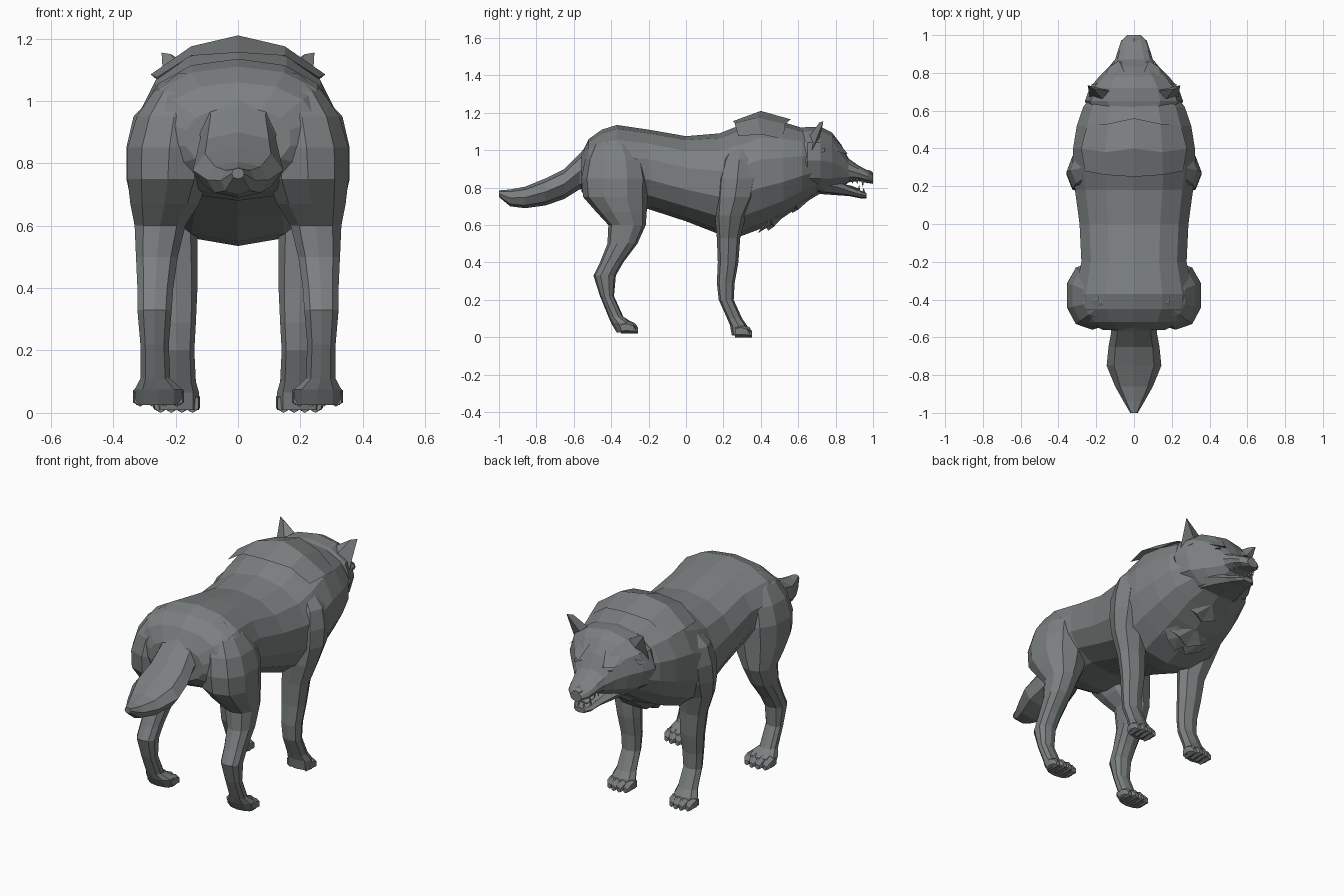
import bpy, random
from math import sin, cos, pi, tau, copysign
from mathutils import Vector

random.seed(4)
fur = bpy.data.materials.new("dark_fur")
fur.diffuse_color = (0.2, 0.215, 0.215, 1)


def mesh(name, verts, faces, mirror=False):
    me = bpy.data.meshes.new(name)
    me.from_pydata([tuple(v) for v in verts], [], faces)
    me.update()
    me.materials.append(fur)
    ob = bpy.data.objects.new(name, me)
    bpy.context.collection.objects.link(ob)
    if mirror:
        ob.modifiers.new("Mirror", 'MIRROR').use_mirror_merge = False
    return ob


def oval(lo_a, hi_a, lo_b, hi_b, n, power):
    ca, cb, ra, rb = (lo_a + hi_a) / 2, (lo_b + hi_b) / 2, (hi_a - lo_a) / 2, (hi_b - lo_b) / 2
    pts = []
    for i in range(n):
        c, s = cos(tau * i / n + pi / 2), sin(tau * i / n + pi / 2)
        pts.append((ca + ra * copysign(abs(c) ** (2 / power), c),
                    cb + rb * copysign(abs(s) ** (2 / power), s)))
    return pts


def loft(name, rings, n, mirror=False):
    """Skin a list of closed rings of n points, with capped ends."""
    verts = [p for r in rings for p in r]
    faces = [(k * n + i, k * n + (i + 1) % n, (k + 1) * n + (i + 1) % n, (k + 1) * n + i)
             for k in range(len(rings) - 1) for i in range(n)]
    faces += [tuple(range(n))[::-1], tuple(range((len(rings) - 1) * n, len(rings) * n))]
    return mesh(name, verts, faces, mirror)


def along_y(name, spec, n, power=2.2):
    # spec: y, half width, low z, high z
    return loft(name, [[(a, y, b) for a, b in oval(-w, w, lo, hi, n, power)]
                       for y, w, lo, hi in spec], n)


def limb(name, spec, n=8):
    # spec: z, low y, high y, low x, high x
    return loft(name, [[(a, b, z) for a, b in oval(x0, x1, y0, y1, n, 2.3)]
                       for z, y0, y1, x0, x1 in spec], n, True)


# torso and neck
torso = [(-0.56, 0.17, 0.78, 0.98), (-0.52, 0.26, 0.74, 1.06), (-0.45, 0.315, 0.70, 1.11),
         (-0.37, 0.32, 0.68, 1.135), (-0.20, 0.285, 0.685, 1.11), (0.0, 0.295, 0.62, 1.075),
         (0.18, 0.32, 0.55, 1.09), (0.28, 0.335, 0.535, 1.13), (0.40, 0.33, 0.58, 1.17),
         (0.52, 0.31, 0.64, 1.15), (0.62, 0.275, 0.71, 1.12), (0.72, 0.2, 0.77, 1.1)]
along_y("torso", torso, 14)

# tail
along_y("tail", [(-0.42, 0.14, 0.82, 1.10), (-0.50, 0.14, 0.80, 1.06), (-0.57, 0.12, 0.79, 0.98),
                 (-0.65, 0.135, 0.74, 0.90), (-0.75, 0.145, 0.705, 0.85), (-0.86, 0.10, 0.69, 0.805),
                 (-0.94, 0.055, 0.70, 0.79), (-1.0, 0.02, 0.75, 0.785)], 8)

# legs
limb("hind_leg", [(1.09, -0.43, -0.33, 0.09, 0.19), (1.03, -0.50, -0.27, 0.08, 0.275),
                  (0.95, -0.54, -0.22, 0.08, 0.33), (0.85, -0.56, -0.20, 0.08, 0.36),
                  (0.75, -0.55, -0.205, 0.09, 0.36), (0.67, -0.48, -0.21, 0.12, 0.35),
                  (0.60, -0.415, -0.215, 0.165, 0.335), (0.50, -0.42, -0.26, 0.19, 0.33),
                  (0.40, -0.46, -0.335, 0.205, 0.325), (0.33, -0.495, -0.375, 0.21, 0.325),
                  (0.22, -0.46, -0.385, 0.22, 0.315), (0.11, -0.415, -0.335, 0.215, 0.315),
                  (0.075, -0.40, -0.28, 0.175, 0.335), (0.025, -0.37, -0.27, 0.18, 0.33)], 10)
limb("front_leg", [(1.03, 0.24, 0.36, 0.12, 0.26), (0.95, 0.19, 0.38, 0.11, 0.335),
                   (0.85, 0.16, 0.39, 0.11, 0.358), (0.75, 0.155, 0.37, 0.12, 0.358),
                   (0.65, 0.155, 0.32, 0.13, 0.335),
                   (0.53, 0.165, 0.29, 0.13, 0.29), (0.40, 0.17, 0.28, 0.13, 0.27),
                   (0.29, 0.165, 0.26, 0.135, 0.255), (0.20, 0.175, 0.255, 0.14, 0.25),
                   (0.10, 0.22, 0.30, 0.135, 0.255), (0.065, 0.235, 0.325, 0.125, 0.268),
                   (0.01, 0.245, 0.33, 0.125, 0.268)])


# paws: four toes each
def toes(name, cx, y, z, spread):
    for k in range(4):
        t = k - 1.5
        x, r, front = cx + t * spread, 0.027, y - 0.012 * abs(t)
        spec = [(front - 0.08, 0.8 * r, 0.06), (front - 0.045, r, 0.068),
                (front - 0.015, r * 0.9, 0.054), (front, 0.5 * r, 0.03)]
        loft(f"{name}_{k + 1}", [[(a, yy, b) for a, b in oval(x - w, x + w, z, z + h, 6, 2.2)]
                                 for yy, w, h in spec], 6, True)


toes("hind_toe", 0.255, -0.25, 0.02, 0.039)
toes("front_toe", 0.197, 0.36, 0.0, 0.034)

# head with upper muzzle
along_y("head", [(0.56, 0.22, 0.75, 1.11), (0.65, 0.26, 0.765, 1.125), (0.72, 0.235, 0.765, 1.125),
                 (0.78, 0.185, 0.775, 1.095), (0.83, 0.135, 0.80, 1.03), (0.87, 0.10, 0.828, 0.955),
                 (0.92, 0.085, 0.835, 0.92), (0.97, 0.068, 0.825, 0.892), (1.0, 0.035, 0.82, 0.87)], 12)
along_y("lower_jaw", [(0.66, 0.17, 0.77, 0.88), (0.80, 0.115, 0.76, 0.85), (0.87, 0.08, 0.755, 0.81),
                      (0.93, 0.062, 0.743, 0.785), (0.965, 0.035, 0.742, 0.772)], 8, 2.5)
along_y("tongue", [(0.82, 0.04, 0.785, 0.82), (0.88, 0.04, 0.78, 0.812), (0.93, 0.025, 0.772, 0.792)], 6)
along_y("nose", [(0.965, 0.03, 0.86, 0.896), (0.985, 0.034, 0.848, 0.892), (1.0, 0.022, 0.855, 0.88)], 6)


def spike(name, base, tip, wide, deep):
    # four-sided spike: wide along x, deep along y
    x, y, z = base
    mesh(name, [(x - wide, y, z), (x, y - deep, z), (x + wide, y, z), (x, y + deep, z), tip],
         [(0, 1, 4), (1, 2, 4), (2, 3, 4), (3, 0, 4), (3, 2, 1, 0)], True)


# teeth
for k, (x, y, h) in enumerate([(0.066, 0.89, 0.012), (0.06, 0.915, 0.014),
                               (0.05, 0.945, 0.03), (0.02, 0.97, 0.012)]):
    spike(f"upper_tooth_{k + 1}", (x, y, 0.848), (x, y, 0.832 - h), 0.008, 0.01)
    spike(f"lower_tooth_{k + 1}", (x * 0.85, y - 0.02, 0.77), (x * 0.85, y - 0.02, 0.786 + h),
          0.008, 0.01)

# ears: cupped, leaning outward
mesh("ear", [(0.10, 0.70, 1.08), (0.15, 0.64, 1.05), (0.235, 0.67, 0.99), (0.245, 0.735, 1.155),
             (0.165, 0.71, 1.05), (0.13, 0.75, 1.06), (0.225, 0.74, 0.99), (0.215, 0.715, 1.15)],
     [(0, 7, 1), (1, 7, 3, 2), (0, 4, 3, 7), (4, 2, 3), (0, 5, 4), (5, 6, 4), (6, 2, 4)], True)

# eyes and brow ridges
spike("eye", (0.105, 0.83, 0.965), (0.11, 0.862, 0.963), 0.02, 0.012)
mesh("brow", [(0.05, 0.845, 0.985), (0.15, 0.80, 1.0), (0.14, 0.77, 1.05), (0.05, 0.80, 1.06),
              (0.08, 0.865, 0.98), (0.13, 0.832, 0.985)],
     [(0, 4, 3), (4, 5, 2, 3), (5, 1, 2), (0, 1, 5, 4)], True)


# mane: rows of broad flat tufts that follow the neck and flare backward
def section(y):
    for a, b in zip(torso, torso[1:]):
        if a[0] <= y <= b[0]:
            f = (y - a[0]) / (b[0] - a[0])
            return [a[i] + f * (b[i] - a[i]) for i in range(1, 4)]
    return torso[-1][1:]


def on_neck(y, ang, off):
    w, lo, hi = section(y)
    return Vector(((w + off) * sin(ang), y, (lo + hi) / 2 + ((hi - lo) / 2 + off) * cos(ang)))


verts, faces = [], []
for y, count, length, flare in [(0.72, 6, 0.12, 0.035), (0.61, 6, 0.15, 0.045),
                                (0.51, 6, 0.15, 0.025)]:
    for k in range(count):
        ang = pi * (k + 0.5 + random.uniform(-0.2, 0.2)) / count
        half = 0.6 * pi / count
        yb = y + random.uniform(-0.02, 0.02)
        end = yb - length * random.uniform(0.8, 1.1)
        mid = (yb + end) / 2
        up = flare * random.uniform(0.6, 1.1)
        s = len(verts)
        # base pair, middle trio, blunt torn tip pair, underside
        verts += [on_neck(yb, ang - half * 0.8, -0.01), on_neck(yb, ang + half * 0.8, -0.01),
                  on_neck(mid, ang - half, 0.004), on_neck(mid, ang, up * 0.75),
                  on_neck(mid, ang + half, 0.004), on_neck(end, ang + half * 0.35, up),
                  on_neck(end + 0.03, ang - half * 0.4, up * 0.9), on_neck(end + 0.03, ang, -0.01)]
        faces += [(s + i for i in f) for f in
                  [(0, 2, 3), (0, 3, 1), (1, 3, 4), (2, 6, 3), (3, 6, 5), (3, 5, 4),
                   (2, 7, 6), (6, 7, 5), (4, 5, 7)]]
mesh("mane_tufts", verts, [tuple(f) for f in faces], True)

# raised crest over the shoulders
mesh("mane_crest", [(0, 0.25, 1.155), (0.15, 0.26, 1.145), (0.26, 0.28, 1.075),
                    (0, 0.40, 1.21), (0.15, 0.38, 1.175), (0.28, 0.40, 1.085),
                    (0, 0.56, 1.165), (0.14, 0.53, 1.14), (0.25, 0.52, 1.06)],
     [(0, 1, 4, 3), (1, 2, 5, 4), (3, 4, 7, 6), (4, 5, 8, 7)], True)

# hanging chest fur: sheets angled down and back
for k, (y, z, drop, w) in enumerate([(0.53, 0.655, 0.085, 0.17), (0.66, 0.735, 0.07, 0.14)]):
    mesh(f"chest_fur_{k + 1}", [(0, y, z), (w, y - 0.03, z + 0.05), (w * 0.8, y - 0.08, z - drop * 0.3),
                                (w * 0.45, y - 0.06, z - drop * 0.75), (0, y - 0.09, z - drop),
                                (0, y - 0.13, z - 0.03)],
         [(0, 4, 3), (0, 3, 2, 1), (4, 5, 3), (3, 5, 2)], True)
